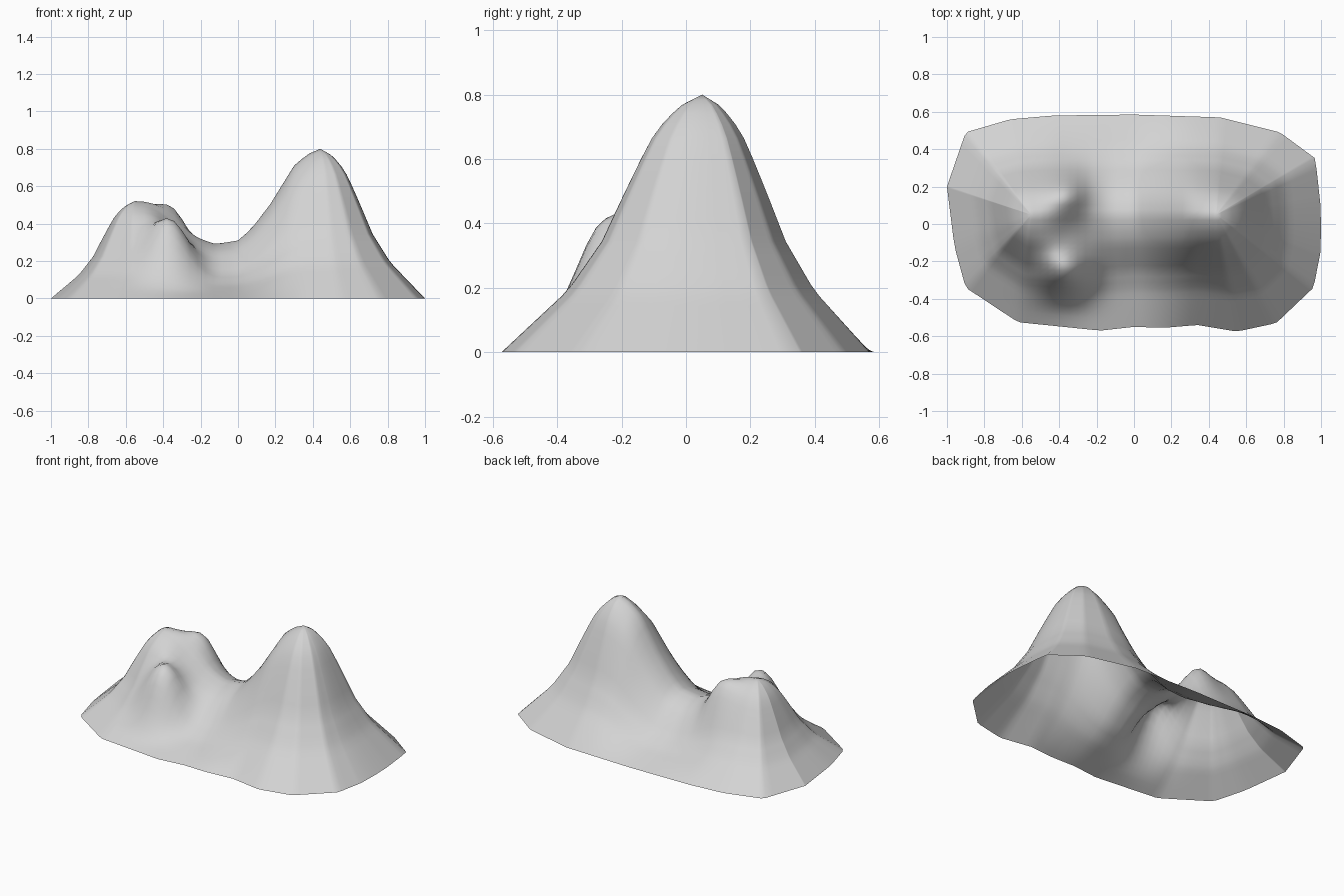
import bpy
import bmesh
import math

cube = bpy.data.objects.get("Cube")
if cube:
    bpy.data.objects.remove(cube, do_unlink=True)

# Ground outline, each chain running from the left end to the right end of x
BACK = [(-1, .2), (-.9, .49), (-.66, .56), (-.43, .58), (0, .585),
        (.46, .57), (.78, .49), (.97, .35), (.997, .1), (1, -.02)]
FRONT = [(-1, .2), (-.96, -.12), (-.9, -.34), (-.62, -.525), (-.18, -.57),
         (0, -.55), (.16, -.555), (.34, -.54), (.55, -.575), (.76, -.53),
         (.96, -.34), (.997, -.15), (1, -.02)]

# Crest height along x, from the side summit over the saddle to the main summit
CREST = [(-.55, .52), (-.48, .51), (-.42, .47), (-.34, .40), (-.24, .33), (-.12, .29),
         (0, .31), (.07, .37), (.17, .5), (.3, .71), (.37, .77), (.44, .8)]
# Share of the crest height from the ground edge (0) up to the crest (1)
FLANK = [(0, 0), (.33, .24), (.5, .43), (.62, .63), (.74, .82),
         (.82, .905), (.9, .96), (1, 1)]
CREST_Y = .05

# Small bumps: centre, added height, then spread toward -x, +x, -y, +y
BUMPS = [
    ((-.35, .16), .12, (.10, .09, .10, .11)),      # rear shoulder
    ((-.36, -.26), .235, (.14, .13, .12, .12)),    # front knoll
]
COLUMNS, ROWS = 72, 20


def interpolate(chain, x):
    for (x0, y0), (x1, y1) in zip(chain, chain[1:]):
        if x <= x1:
            return y0 + (y1 - y0) * (x - x0) / (x1 - x0)
    return chain[-1][1]


def bump_height(x, y):
    total = 0
    for (cx, cy), rise, (left, right, front, back) in BUMPS:
        dx = (x - cx) / (right if x > cx else left)
        dy = (y - cy) / (back if y > cy else front)
        total += rise * math.exp(-dx * dx - dy * dy)
    return total


# Terrain shell: each column climbs from the front edge to the crest and down the
# back; columns beyond the two summits fan out from them
bm = bmesh.new()
columns = []
for i in range(COLUMNS + 1):
    edge_x = -math.cos(math.pi * i / COLUMNS)
    crest_x = min(max(edge_x, CREST[0][0]), CREST[-1][0])
    crest = interpolate(CREST, crest_x)
    column = []
    for j in range(-ROWS, ROWS + 1):
        t = 1 - abs(j) / ROWS
        edge_y = interpolate(FRONT if j < 0 else BACK, edge_x)
        x = edge_x + (crest_x - edge_x) * t
        y = edge_y + (CREST_Y - edge_y) * t
        z = crest * interpolate(FLANK, t) + min(1, t / .2) * bump_height(x, y)
        column.append(bm.verts.new((x, y, z)))
    columns.append(column)

for a, b in zip(columns, columns[1:]):
    for j in range(2 * ROWS):
        bm.faces.new((a[j], b[j], b[j + 1], a[j + 1]))
bmesh.ops.remove_doubles(bm, verts=bm.verts, dist=.0005)
bmesh.ops.recalc_face_normals(bm, faces=bm.faces)
if sum(f.normal.z for f in bm.faces) < 0:
    bmesh.ops.reverse_faces(bm, faces=bm.faces)
for face in bm.faces:
    face.smooth = True

mesh = bpy.data.meshes.new("mountain_terrain")
bm.to_mesh(mesh)
bm.free()

# Plain light grey rock
rock = bpy.data.materials.new("light_grey_rock")
rock.use_nodes = True
rock.diffuse_color = (.65, .65, .65, 1)
shader = rock.node_tree.nodes["Principled BSDF"]
shader.inputs["Base Color"].default_value = (.65, .65, .65, 1)
shader.inputs["Roughness"].default_value = .8
mesh.materials.append(rock)

terrain = bpy.data.objects.new("mountain_terrain", mesh)
bpy.context.collection.objects.link(terrain)
